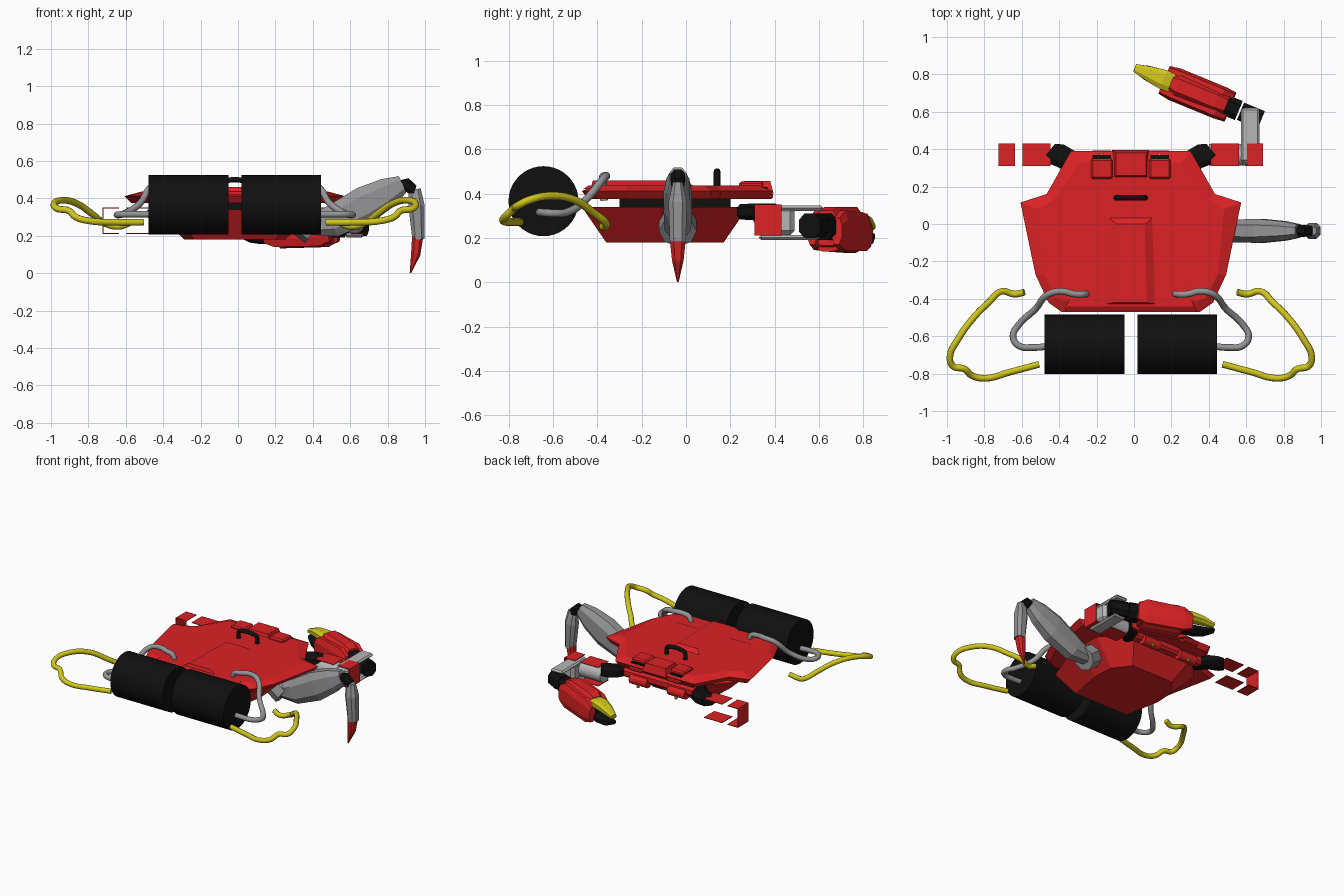
import bpy, bmesh, math
from mathutils import Vector, Matrix

cube = bpy.data.objects.get("Cube")
if cube:
    bpy.data.objects.remove(cube, do_unlink=True)

CX = -0.017  # symmetry plane of the body


def material(name, r, g, b):
    m = bpy.data.materials.new(name)
    m.use_nodes = True
    m.diffuse_color = (r, g, b, 1)
    m.node_tree.nodes["Principled BSDF"].inputs["Base Color"].default_value = (r, g, b, 1)
    return m


RED = material("red", 0.72, 0.016, 0.018)
BLACK = material("black", 0.005, 0.005, 0.005)
GREY = material("grey", 0.3, 0.3, 0.31)
PALE = material("pale_grey", 0.47, 0.47, 0.47)
YELLOW = material("yellow", 0.63, 0.56, 0.012)


def finish(name, bm, mat, smooth=False):
    bmesh.ops.recalc_face_normals(bm, faces=bm.faces)
    me = bpy.data.meshes.new(name)
    bm.to_mesh(me)
    bm.free()
    me.materials.append(mat)
    ob = bpy.data.objects.new(name, me)
    bpy.context.collection.objects.link(ob)
    if smooth:
        bpy.ops.object.select_all(action='DESELECT')
        ob.select_set(True)
        bpy.context.view_layer.objects.active = ob
        bpy.ops.object.shade_smooth_by_angle(angle=math.radians(40))
    return ob


def loft(name, rings, mat):
    bm = bmesh.new()
    rows = [[bm.verts.new(p) for p in ring] for ring in rings]
    for a, b in zip(rows, rows[1:]):
        for i in range(len(a)):
            j = (i + 1) % len(a)
            bm.faces.new((a[i], a[j], b[j], b[i]))
    bm.faces.new(rows[0])
    bm.faces.new(rows[-1])
    return finish(name, bm, mat)


def layer(half, z):
    # Mirrored outline at one height
    right = [(CX + x, y, z) for x, y in half]
    left = [(CX - x, y, z) for x, y in reversed(half)]
    return right + left


def limb(name, stations, mat):
    # Chamfered section swept along stations of (x, y, z, half width, half height)
    pts = [Vector(s[:3]) for s in stations]
    d = (pts[-1] - pts[0]).normalized()
    side = d.cross(Vector((0, 0, 1))).normalized()
    up = side.cross(d)
    sec = [(1, .5), (.5, 1), (-.5, 1), (-1, .5), (-1, -.5), (-.5, -1), (.5, -1), (1, -.5)]
    return loft(name, [[p + side * a * s[3] + up * b * s[4] for a, b in sec]
                       for p, s in zip(pts, stations)], mat)


def box(name, lo, hi, mat, bevel=0.0):
    bm = bmesh.new()
    lo, hi = Vector(lo), Vector(hi)
    bmesh.ops.create_cube(bm, size=1, matrix=Matrix.Translation((lo + hi) / 2) @ Matrix.Diagonal((*(hi - lo), 1)))
    if bevel:
        bmesh.ops.bevel(bm, geom=bm.edges[:], offset=bevel, segments=1, affect='EDGES')
    return finish(name, bm, mat)


def cylinder(name, a, b, r, mat, sides=32):
    a, b = Vector(a), Vector(b)
    bm = bmesh.new()
    rot = (b - a).to_track_quat('Z', 'Y').to_matrix().to_4x4()
    bmesh.ops.create_cone(bm, cap_ends=True, segments=sides, radius1=r, radius2=r,
                          depth=(b - a).length, matrix=Matrix.Translation((a + b) / 2) @ rot)
    return finish(name, bm, mat, sides > 12)


def hose(name, pts, r, mat, side=1):
    cu = bpy.data.curves.new(name, 'CURVE')
    cu.dimensions = '3D'
    cu.bevel_depth = r
    cu.bevel_resolution = 3
    cu.use_fill_caps = True
    sp = cu.splines.new('BEZIER')
    sp.bezier_points.add(len(pts) - 1)
    for bp, (x, y, z) in zip(sp.bezier_points, pts):
        bp.co = (CX + side * x, y, z)
        bp.handle_left_type = bp.handle_right_type = 'AUTO'
    sp.resolution_u = 6
    cu.materials.append(mat)
    bpy.context.collection.objects.link(bpy.data.objects.new(name, cu))


# Upper shell: undercut, rim, sloped top
rim = [(.37, -.47), (.44, -.42), (.51, -.27), (.59, .115), (.45, .16), (.32, .39)]
under = [(x * .94, y * .94) for x, y in rim]
crown = [(.36, -.41), (.40, -.395), (.465, -.27), (.5, .08), (.41, .13), (.27, .33)]
loft("upper_shell", [layer(under, .375), layer(rim, .412), layer(crown, .436)], RED)
loft("shell_ridge", [layer([(.15, -.43), (.13, .045)], .425),
                     layer([(.085, -.42), (.075, .0)], .46)], RED)
loft("front_lip", [layer([(.35, -.465), (.35, -.3)], .42),
                   layer([(.33, -.44), (.3, -.3)], .437)], RED)

# Lower hull
loft("lower_hull", [layer([(.22, -.36), (.27, -.1), (.26, .05), (.17, .17)], .18),
                    layer([(.31, -.47), (.44, -.12), (.42, .1), (.25, .28)], .34)], RED)
box("body_core", (CX - .25, -.3, .33), (CX + .25, .2, .39), BLACK)

# Back head: centre block, brow blocks, eyes and beam
loft("head_centre", [layer([(.1, .24), (.1, .395)], .4),
                     layer([(.08, .26), (.08, .38)], .458)], RED)
box("head_beam", (CX - .3, .27, .285), (CX + .3, .345, .35), RED, .015)
for s, tag in ((1, "left"), (-1, "right")):
    c = CX + s * .155
    box(tag + "_brow", (c - .058, .24, .41), (c + .058, .35, .455), RED, .01)
    box(tag + "_eye_socket", (c - .05, .33, .39), (c + .05, .368, .43), BLACK)
    box(tag + "_eye_cover", (c - .058, .355, .375), (c + .058, .392, .405), RED, .008)
    cylinder(tag + "_eye", (c, .36, .415), (c, .374, .415), .009, PALE, 12)
    cylinder(tag + "_lower_roll", (c - .07, .335, .29), (c + .07, .335, .29), .035, RED, 12)
    cylinder(tag + "_lower_stud", (c, .36, .25), (c, .36, .265), .01, YELLOW, 10)

# Carry handle
hose("carry_handle", [(-.075, .14, .42), (-.07, .14, .485), (-.045, .14, .495),
                      (.045, .14, .495), (.07, .14, .485), (.075, .14, .42)], .015, BLACK)

# Tanks and hoses on both sides
grey_path = [(.24, -.37, .37), (.25, -.375, .46), (.30, -.375, .475), (.37, -.36, .48),
             (.44, -.375, .465), (.51, -.455, .37), (.6, -.54, .315), (.63, -.6, .312),
             (.6, -.65, .315), (.52, -.66, .315), (.45, -.655, .315)]
yellow_path = [(.57, -.365, .265), (.62, -.375, .25), (.69, -.36, .265), (.76, -.42, .315),
               (.84, -.5, .37), (.92, -.61, .39), (.967, -.71, .37), (.95, -.76, .345),
               (.89, -.775, .335), (.85, -.81, .3), (.78, -.825, .28), (.64, -.79, .272),
               (.49, -.75, .272)]
for s, tag in ((1, "left"), (-1, "right")):
    cylinder(tag + "_tank", (CX + s * .035, -.643, .366), (CX + s * .461, -.643, .366), .158, BLACK, 40)
    hose(tag + "_grey_hose", grey_path, .018, GREY, s)
    hose(tag + "_yellow_hose", yellow_path, .018, YELLOW, s)

    # Shoulder joint and its thin armour bands
    limb(tag + "_shoulder", [(CX + s * .28, .26, .318, .04, .035), (CX + s * .34, .345, .318, .06, .038),
                             (CX + s * .40, .375, .318, .065, .038), (CX + s * .437, .39, .318, .05, .034)], BLACK)
    for z, part in ((.21, "bottom"), (.346, "top")):
        for a, b, where in ((.43, .578, "inner"), (.62, .706, "outer")):
            xs = sorted((CX + s * a, CX + s * b))
            box(f"{tag}_{where}_{part}_band", (xs[0], .31, z), (xs[1], .43, z + .004), RED)
    xs = sorted((CX + s * .703, CX + s * .707))
    box(tag + "_end_band", (xs[0], .31, .21), (xs[1], .43, .35), RED)

# Walking leg on the left
cylinder("leg_hub", (.33, -.037, .29), (.41, -.037, .23), .085, GREY, 8)
limb("upper_leg", [(.37, -.037, .25, .05, .05), (.5, -.037, .275, .06, .085),
                   (.68, -.037, .365, .064, .1), (.8, -.037, .43, .052, .08),
                   (.88, -.037, .475, .036, .048)], GREY)
limb("knee", [(.86, -.037, .47, .028, .03), (.9, -.037, .475, .032, .035),
              (.945, -.037, .44, .028, .03)], BLACK)
limb("lower_leg", [(.945, -.037, .45, .022, .032), (.955, -.037, .36, .042, .043),
                   (.965, -.037, .18, .036, .033)], GREY)
limb("foot_claw", [(.96, -.037, .195, .036, .03), (.95, -.037, .1, .026, .025),
                   (.922, -.037, 0.002, .004, .004)], RED)

# Arm on the left: shoulder tube, elbow bracket, wrist
cylinder("arm_tube", (.4, .37, .28), (.61, .37, .28), .058, PALE, 24)
box("elbow_block", (.575, .31, .214), (.668, .49, .342), PALE, .02)
for z, y1, part in ((.322, .62, "top"), (.19, .6, "bottom")):
    box(f"elbow_{part}_plate", (.572, .33, z), (.672, y1, z + .024), PALE, .011)
U = Vector((-.925, .38, 0))
ORIGIN = Vector((.625, .58, 0))
SIDE = Vector((.38, .925, 0))


def arm(name, stations, mat, off=0.0):
    # Stations along the forearm: distance, height, half width, half height
    limb(name, [(*(ORIGIN + U * t + SIDE * off + Vector((0, 0, z))), w, h) for t, z, w, h in stations], mat)


arm("elbow_joint", [(-.06, .255, .05, .055), (.06, .255, .05, .055)], BLACK)
arm("wrist", [(.07, .25, .055, .06), (.25, .25, .055, .06)], BLACK)
arm("forearm_core", [(.14, .245, .062, .08), (.2, .245, .07, .095), (.42, .245, .07, .095),
                     (.46, .24, .055, .075)], RED)
for off, tag in ((.06, "outer"), (-.06, "inner")):
    arm(f"forearm_{tag}_guard", [(.12, .23, .024, .06), (.18, .235, .03, .09),
                                 (.44, .225, .03, .085), (.5, .215, .02, .055)], RED, off)
arm("forearm_underside", [(.16, .165, .06, .025), (.42, .16, .06, .027)], RED)
arm("claw_knuckle", [(.41, .25, .045, .06), (.5, .245, .042, .055)], BLACK)
arm("upper_claw", [(.43, .285, .05, .022), (.5, .285, .054, .032), (.58, .275, .042, .028),
                   (.67, .25, .022, .016)], YELLOW)
arm("lower_claw", [(.43, .19, .045, .03), (.53, .185, .05, .03), (.6, .19, .04, .026),
                   (.67, .21, .02, .014)], BLACK)
